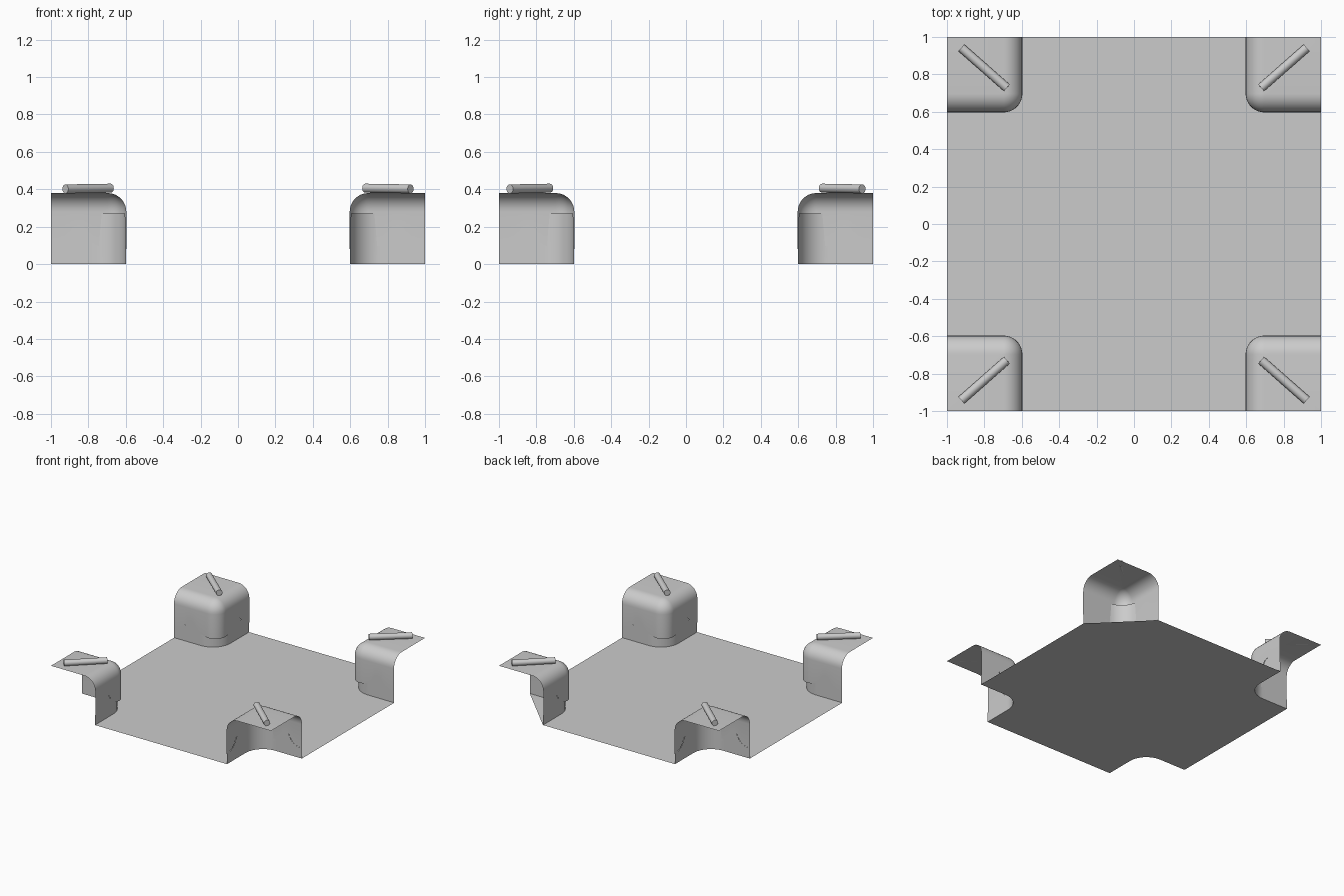
import bpy, bmesh, math
from mathutils import Matrix, Vector

if "Cube" in bpy.data.objects:
    bpy.data.objects.remove(bpy.data.objects["Cube"])

RIM = [(0.6, 0.08), (0.68, 0.08), (0.72, 0.085), (0.76, 0.1), (0.79, 0.125), (0.81, 0.155),
       (0.825, 0.175), (0.85, 0.18), (0.865, 0.178), (0.88, 0.168), (0.9, 0.13),
       (0.925, 0.105), (0.96, 0.088), (1.0, 0.08)]
WALL, BASE_R, TOP_R, HEIGHT = 0.6, 0.16, 0.1, 0.38


def rim_height(p):
    """Height of the wavy lower rim at a point of the corner wall."""
    u = max(p)
    for (a, za), (b, zb) in zip(RIM, RIM[1:]):
        if u <= b:
            return za + (zb - za) * max(0, u - a) / (b - a)
    return RIM[-1][1]


def path(edge, r, start, n=16):
    """Plan outline of a corner wall: straight, rounded corner, straight."""
    us = [u for u, z in reversed(RIM) if u > start + 0.001]
    c = edge + r
    arc = [(c - r * math.sin(k * math.pi / 2 / n), c - r * math.cos(k * math.pi / 2 / n))
           for k in range(n + 1)]
    return [(u, edge) for u in us] + arc + [(edge, u) for u in reversed(us)]


def finish(bm, name, mirror=True):
    bmesh.ops.remove_doubles(bm, verts=bm.verts, dist=0.0001)
    me = bpy.data.meshes.new(name)
    bm.to_mesh(me)
    bm.free()
    ob = bpy.data.objects.new(name, me)
    bpy.context.collection.objects.link(ob)
    if mirror:
        m = ob.modifiers.new("mirror", 'MIRROR')
        m.use_axis = (True, True, False)
        m.use_mirror_merge = False
    bpy.ops.object.select_all(action='DESELECT')
    ob.select_set(True)
    bpy.context.view_layer.objects.active = ob
    bpy.ops.object.shade_smooth_by_angle(angle=math.radians(35))
    return ob


def loft(bm, rows):
    rows = [[bm.verts.new(p) for p in row] for row in rows]
    for a, b in zip(rows, rows[1:]):
        for i in range(len(a) - 1):
            bm.faces.new((a[i + 1], a[i], b[i], b[i + 1]))
    return rows


# Floor plate with rounded notches at the corners
base = path(WALL, BASE_R, WALL + BASE_R)
bm = bmesh.new()
outline = []
for sx, sy in ((1, 1), (-1, 1), (-1, -1), (1, -1)):
    pts = [(sx * x, sy * y, 0) for x, y in base]
    outline += pts if sx * sy > 0 else pts[::-1]
bm.faces.new([bm.verts.new(p) for p in outline])
bmesh.ops.triangulate(bm, faces=bm.faces[:])
finish(bm, "floor_plate", mirror=False)

# Recessed foot of each corner, rising behind the upper shell at the bend
bm = bmesh.new()
loft(bm, [[(x, y, 0) for x, y in base],
          [(x, y, 0.27 if max(x, y) < 0.74 else rim_height((x, y)) + 0.002) for x, y in base]])
finish(bm, "corner_foot")

# Upper shell with wavy rim, rounded shoulders and flat top
bm = bmesh.new()
EDGE = WALL - 0.003
wall = path(EDGE, TOP_R, WALL + TOP_R)
rows = [[(x, y, rim_height((x, y))) for x, y in wall]]
for k in range(9):
    a = k * math.pi / 16
    d = TOP_R * (1 - math.cos(a))
    z = HEIGHT - TOP_R + TOP_R * math.sin(a)
    rows.append([(x, y, z) for x, y in path(EDGE + d, TOP_R - d, WALL + TOP_R)])
top = loft(bm, rows)[-1]
bmesh.ops.remove_doubles(bm, verts=bm.verts, dist=0.0001)
ring = sorted((v for v in bm.verts if abs(v.co.z - HEIGHT) < 0.0001),
              key=lambda v: v.co.x - v.co.y, reverse=True)
bm.faces.new(ring + [bm.verts.new((1, 1, HEIGHT))])
bmesh.ops.recalc_face_normals(bm, faces=bm.faces)
finish(bm, "corner_shell")

# Rod lying on each corner
a, b = Vector((0.68, 0.728, 0.406)), Vector((0.923, 0.942, 0.402))
bm = bmesh.new()
bmesh.ops.create_cone(bm, cap_ends=True, segments=20, radius1=0.024, radius2=0.024,
                      depth=(b - a).length,
                      matrix=Matrix.Translation((a + b) / 2)
                      @ (b - a).to_track_quat('Z', 'Y').to_matrix().to_4x4())
finish(bm, "corner_rod")
